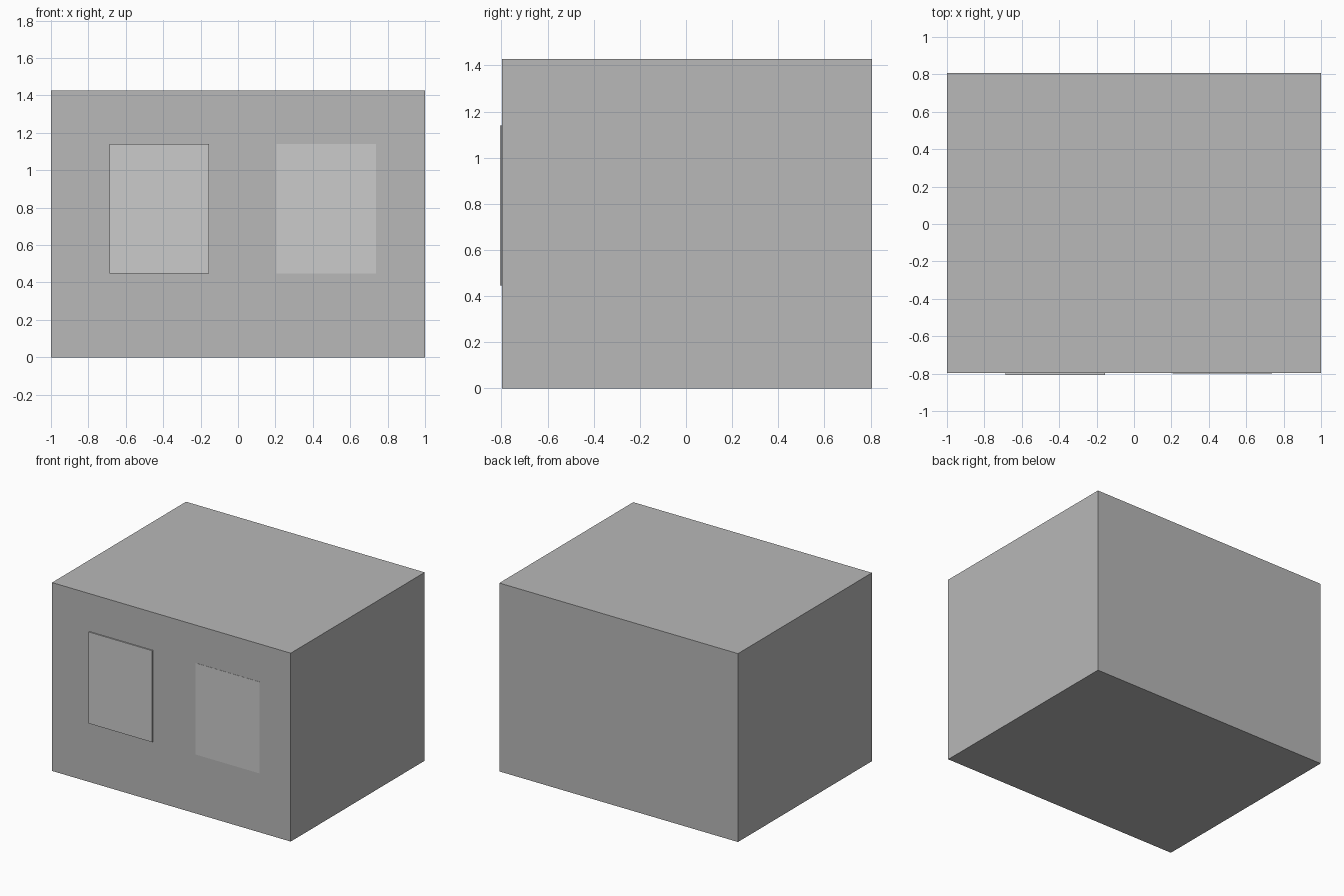
import bpy

if "Cube" in bpy.data.objects:
    bpy.data.objects.remove(bpy.data.objects["Cube"])


def grey(name, v):
    m = bpy.data.materials.new(name)
    m.diffuse_color = (v, v, v, 1)
    m.use_nodes = True
    m.node_tree.nodes["Principled BSDF"].inputs["Base Color"].default_value = m.diffuse_color
    return m


def box(name, x, y, z, mat):
    """Axis-aligned block from (min, max) ranges."""
    spans = (x, y, z)
    bpy.ops.mesh.primitive_cube_add(size=1, location=[(a + b) / 2 for a, b in spans])
    ob = bpy.context.object
    ob.name = name
    ob.scale = [b - a for a, b in spans]
    bpy.ops.object.transform_apply(location=False, rotation=False, scale=True)
    ob.data.materials.append(mat)
    return ob


wall_grey = grey("wall_grey", 0.48)
panel_grey = grey("panel_grey", 0.8)

FRONT = -0.797

# Main block
box("building_block", (-1, 1), (FRONT, 0.806), (0, 1.427), wall_grey)

# Front window panels: the left one stands proud, the right one is almost flush
for name, x0, proud in (("left_window", -0.688, 0.009), ("right_window", 0.205, 0.0015)):
    box(name, (x0, x0 + 0.533), (FRONT - proud, FRONT + 0.01), (0.447, 1.14), panel_grey)
